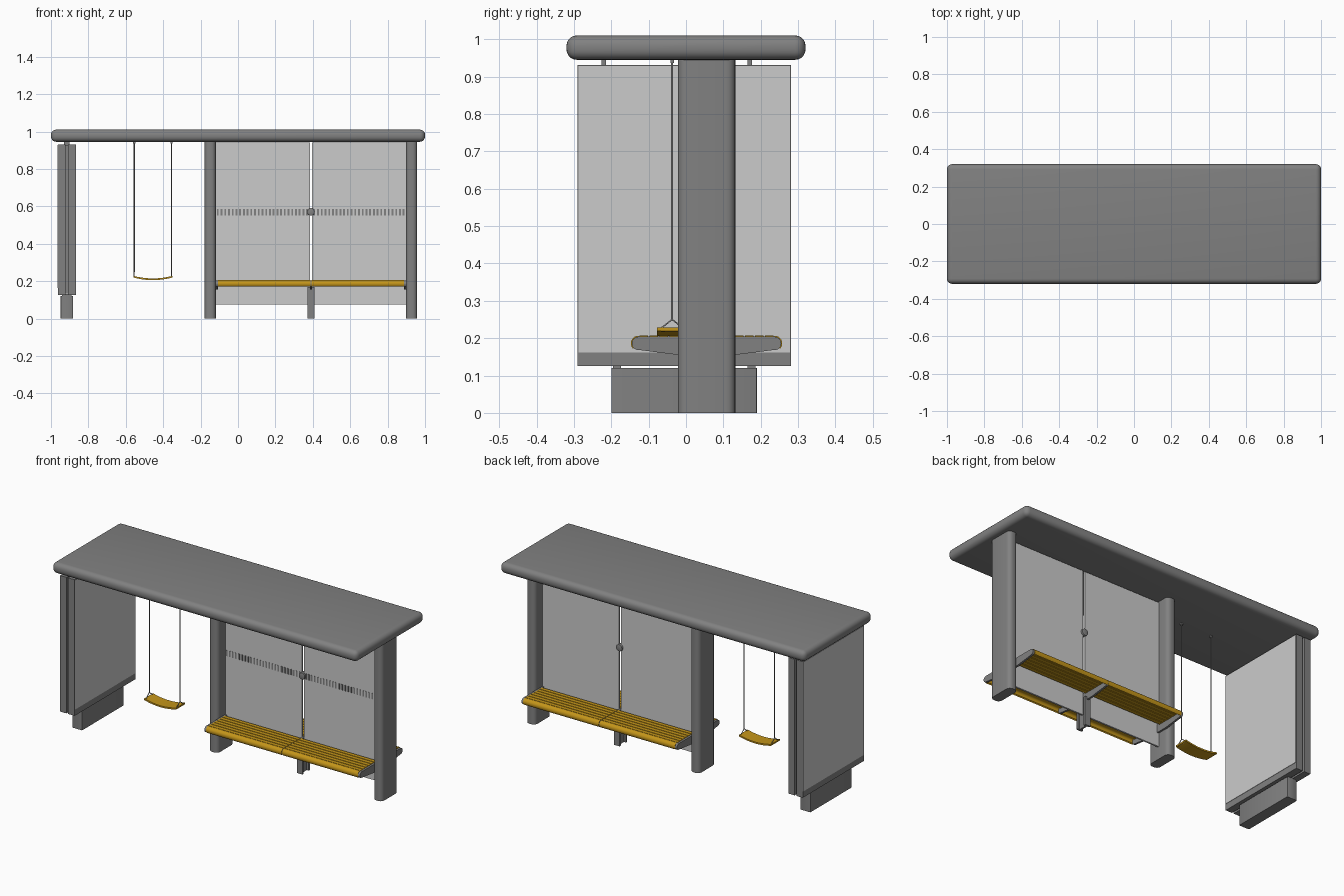
import bpy, bmesh, math
from mathutils import Vector

if "Cube" in bpy.data.objects:
    bpy.data.objects.remove(bpy.data.objects["Cube"])


def material(name, rgb):
    m = bpy.data.materials.new(name)
    m.diffuse_color = (*rgb, 1)
    m.use_nodes = True
    m.node_tree.nodes["Principled BSDF"].inputs["Base Color"].default_value = m.diffuse_color
    return m


DARK = material("dark_metal", (0.22, 0.22, 0.22))
GLASS = material("pale_glass", (0.68, 0.68, 0.68))
WOOD = material("wood", (0.55, 0.30, 0.01))
CY = 0.055          # centre line of posts, glass and benches
MID = 0.39          # centre of the glazed bay


def finish(name, bm, mat, bevel=0, segments=3, upright_only=False):
    bmesh.ops.recalc_face_normals(bm, faces=bm.faces)
    if bevel:
        edges = [e for e in bm.edges if not upright_only or
                 abs((e.verts[0].co - e.verts[1].co).normalized().z) > 0.9]
        bmesh.ops.bevel(bm, geom=edges, offset=bevel, segments=segments,
                        profile=0.5, affect='EDGES', clamp_overlap=True)
    me = bpy.data.meshes.new(name)
    bm.to_mesh(me)
    bm.free()
    ob = bpy.data.objects.new(name, me)
    bpy.context.collection.objects.link(ob)
    me.materials.append(mat)
    if bevel or "nosing" in name:
        bpy.ops.object.select_all(action='DESELECT')
        ob.select_set(True)
        bpy.context.view_layer.objects.active = ob
        bpy.ops.object.shade_smooth_by_angle(angle=math.radians(35))
    return ob


def add_box(bm, x, y, z):
    vs = bmesh.ops.create_cube(bm, size=1)["verts"]
    for v in vs:
        v.co = Vector([(a + b) / 2 + c * (b - a) for (a, b), c in zip((x, y, z), v.co)])


def box(name, x, y, z, mat=DARK, **kw):
    bm = bmesh.new()
    add_box(bm, x, y, z)
    return finish(name, bm, mat, **kw)


def prism(name, pts, a, b, mat, axis="x", **kw):
    """Extrude a (y, z) profile along x, or an (x, z) profile along y."""
    bm = bmesh.new()
    place = (lambda p, t: (t, p[0], p[1])) if axis == "x" else (lambda p, t: (p[0], t, p[1]))
    lo = [bm.verts.new(place(p, a)) for p in pts]
    hi = [bm.verts.new(place(p, b)) for p in pts]
    bm.faces.new(lo)
    bm.faces.new(hi[::-1])
    for i in range(len(pts)):
        j = (i + 1) % len(pts)
        bm.faces.new((lo[i], lo[j], hi[j], hi[i]))
    return finish(name, bm, mat, **kw)


def rod(name, pts, r, mat=DARK, closed=False):
    cu = bpy.data.curves.new(name, 'CURVE')
    cu.dimensions = '3D'
    cu.bevel_depth, cu.bevel_resolution, cu.use_fill_caps = r, 1, True
    sp = cu.splines.new('POLY')
    sp.points.add(len(pts) - 1)
    for p, co in zip(sp.points, pts):
        p.co = (*co, 1)
    sp.use_cyclic_u = closed
    cu.materials.append(mat)
    ob = bpy.data.objects.new(name, cu)
    bpy.context.collection.objects.link(ob)
    bpy.ops.object.select_all(action='DESELECT')
    ob.select_set(True)
    bpy.context.view_layer.objects.active = ob
    bpy.ops.object.convert(target='MESH')


# Roof and the two posts
box("roof", (-1, 1), (-0.32, 0.32), (0.945, 1.01), bevel=0.028, segments=5)
for side, x in (("left", (-0.178, -0.118)), ("right", (0.898, 0.958))):
    box(side + "_post", x, (-0.022, 0.132), (0, 0.95), bevel=0.024, segments=5, upright_only=True)

# Glass back wall with a centre gap, clamp and marker strip on the front
for side, x in (("left", (-0.12, MID - 0.006)), ("right", (MID + 0.006, 0.90))):
    box(side + "_glass", x, (CY - 0.005, CY + 0.005), (0.075, 0.94), GLASS)
    bm = bmesh.new()
    for i in range(25):
        c = x[0] + 0.012 + i * 0.0199
        add_box(bm, (c - 0.005, c + 0.005), (CY - 0.0065, CY - 0.004), (0.552, 0.587))
    finish(side + "_marker_strip", bm, DARK)
disc = [(MID + 0.02 * math.cos(i * math.tau / 24), 0.57 + 0.02 * math.sin(i * math.tau / 24))
        for i in range(24)]
prism("glass_clamp", disc, CY - 0.016, CY + 0.016, DARK, axis="y", bevel=0.003, segments=2)

# Bench brackets: a double-sided arm with rounded tips
half = [(-0.075, 0.155), (-0.185, 0.169)]
half += [(-0.182 + 0.018 * math.cos(a), 0.186 + 0.018 * math.sin(a))
         for a in [math.radians(255 - 15 * k) for k in range(12)]]
profile = [(CY + y, z) for y, z in half] + [(CY - y, z) for y, z in reversed(half)]
for name, x in (("left", -0.113), ("middle", MID), ("right", 0.894)):
    prism(name + "_bench_bracket", profile, x - 0.006, x + 0.006, DARK)

# Bench slats and rounded nosing, on both sides and both bays
for face, s in (("front", -1), ("back", 1)):
    arc = [math.radians(90 - 15 * k) for k in range(10)]
    nose = [(CY + s * (0.182 + r * math.cos(a)), 0.186 + r * math.sin(a))
            for r, order in ((0.0205, arc), (0.013, arc[::-1])) for a in order]
    for bay, (a, b) in (("left", (-0.107, MID - 0.002)), ("right", (MID + 0.002, 0.888))):
        prism(f"{face}_{bay}_bench_nosing", nose, a, b, WOOD)
        bm = bmesh.new()
        for i in range(6):
            o = 0.179 - i * 0.0265
            y = sorted((CY + s * o, CY + s * (o - 0.0225)))
            add_box(bm, (a, b), y, (0.195, 0.2065))
        finish(f"{face}_{bay}_bench_slats", bm, WOOD)

# Middle bench leg, an H section
for face, y in (("front", CY - 0.03), ("back", CY + 0.03)):
    box(face + "_leg_flange", (MID - 0.018, MID + 0.018), (y - 0.006, y + 0.006), (0, 0.17))
box("leg_web", (MID - 0.005, MID + 0.005), (CY - 0.03, CY + 0.03), (0, 0.17))

# Display cabinet: two framed halves, a recessed core, foot and mounts
for side, x, face in (("outer", (-0.962, -0.921), (-0.964, -0.960)),
                      ("inner", (-0.909, -0.867), (-0.869, -0.865))):
    box(side + "_cabinet_half", x, (-0.291, 0.281), (0.125, 0.931))
    box(side + "_cabinet_face", face, (-0.288, 0.278), (0.162, 0.928), GLASS)
box("cabinet_core", (-0.93, -0.90), (-0.275, 0.265), (0.135, 0.925))
box("cabinet_foot", (-0.948, -0.882), (-0.20, 0.19), (0, 0.12), bevel=0.004, segments=2, upright_only=True)
for face, yt, yb in (("front", -0.22, -0.185), ("back", 0.17, 0.175)):
    box(face + "_roof_mount", (-0.93, -0.90), (yt - 0.006, yt + 0.006), (0.92, 0.95))
    box(face + "_foot_mount", (-0.94, -0.89), (yb - 0.011, yb + 0.011), (0.115, 0.13))

# Swing: sagging seat, cables, stirrups and roof eyes
SX, SY = -0.455, -0.037
xs = [-0.105 + 0.21 * i / 16 for i in range(17)]
sag = [(SX + x, 0.2145 + 0.014 * (x / 0.105) ** 2) for x in xs]
seat = sag + [(x, z - 0.009) for x, z in reversed(sag)]
prism("swing_seat", seat, SY - 0.041, SY + 0.041, WOOD, axis="y")
for side, x in (("left", SX - 0.1), ("right", SX + 0.1)):
    rod(side + "_swing_cable", [(x, SY, 0.25), (x, SY, 0.95)], 0.003)
    rod(side + "_swing_stirrup", [(x, SY, 0.25), (x, SY - 0.028, 0.228), (x, SY - 0.028, 0.22),
                                  (x, SY + 0.028, 0.22), (x, SY + 0.028, 0.228)], 0.0026, closed=True)
    box(side + "_swing_eye", (x - 0.006, x + 0.006), (SY - 0.005, SY + 0.005), (0.936, 0.95))
